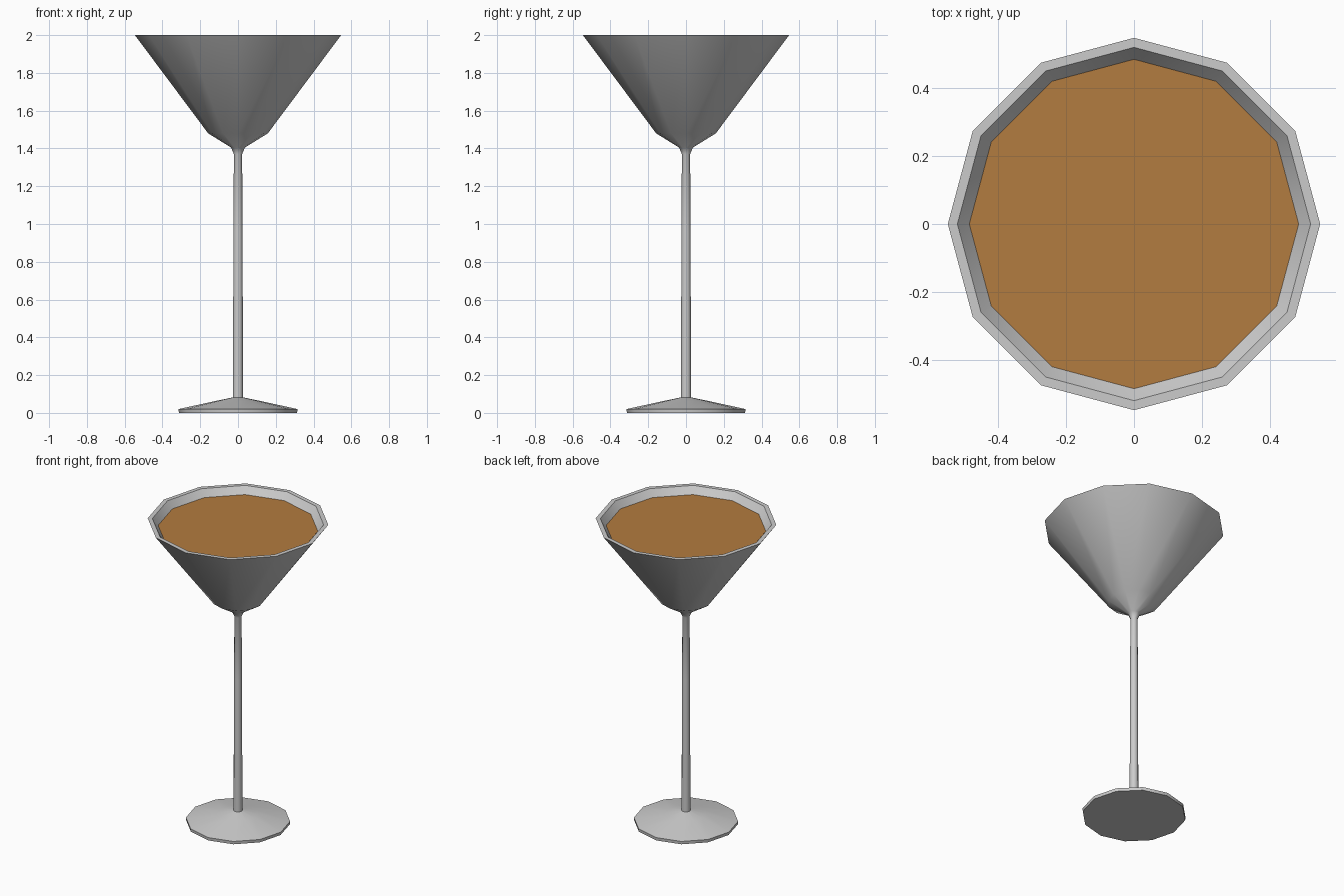
import bpy, bmesh, math

if "Cube" in bpy.data.objects:
    bpy.data.objects.remove(bpy.data.objects["Cube"])

SIDES = 12

def lathe(name, profile, color=None):
    """Revolve (radius, z) points around z; radius 0 makes a pole."""
    bm = bmesh.new()
    rings = []
    for r, z in profile:
        if r == 0:
            rings.append([bm.verts.new((0, 0, z))] * SIDES)
        else:
            rings.append([bm.verts.new((r * math.cos(2 * math.pi * i / SIDES),
                                        r * math.sin(2 * math.pi * i / SIDES), z))
                          for i in range(SIDES)])
    for a, b in zip(rings, rings[1:]):
        for i in range(SIDES):
            j = (i + 1) % SIDES
            bm.faces.new(list(dict.fromkeys((a[i], a[j], b[j], b[i]))))
    bmesh.ops.recalc_face_normals(bm, faces=bm.faces)
    mesh = bpy.data.meshes.new(name)
    bm.to_mesh(mesh)
    bm.free()
    obj = bpy.data.objects.new(name, mesh)
    bpy.context.collection.objects.link(obj)
    if color:
        mat = bpy.data.materials.new(name)
        mat.diffuse_color = color
        mat.use_nodes = True
        mat.node_tree.nodes["Principled BSDF"].inputs["Base Color"].default_value = mat.diffuse_color
        mesh.materials.append(mat)
    bpy.ops.object.select_all(action='DESELECT')
    obj.select_set(True)
    bpy.context.view_layer.objects.active = obj
    bpy.ops.object.shade_smooth_by_angle(angle=math.radians(40))
    return obj

# Foot, stem and hollow bowl as one turned piece
lathe("glass", [
    (0, 0), (0.313, 0), (0.315, 0.02), (0.12, 0.063), (0.027, 0.082),
    (0.026, 0.36), (0.024, 0.96), (0.022, 1.37), (0.037, 1.405),
    (0.158, 1.48), (0.546, 2.0),
    (0.518, 2.0), (0.140, 1.495), (0, 1.42)])

# Drink filling the bowl just below the rim
lathe("drink", [(0, 1.425), (0.137, 1.497), (0.483, 1.955), (0, 1.955)],
      (0.45, 0.2, 0.05, 1))
